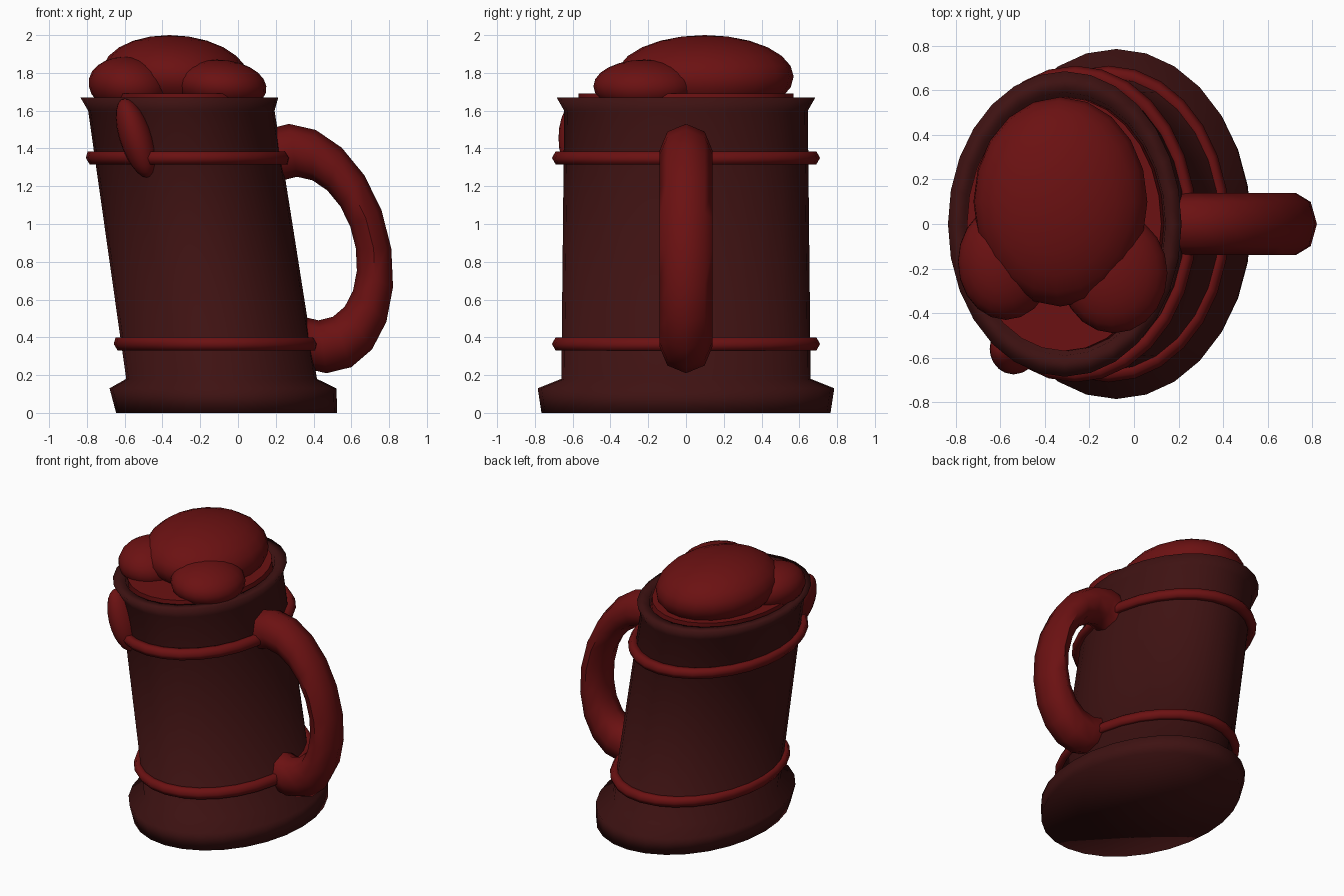
import bpy, bmesh
from math import sin, cos, pi, radians
from mathutils import Matrix, Vector

cube = bpy.data.objects.get("Cube")
if cube:
    bpy.data.objects.remove(cube, do_unlink=True)

SQUASH = 0.765          # mug is narrower in x than in y
LEAN, BASE_X = -0.15, -0.06
SIDES = 28


def material(name, rgb):
    m = bpy.data.materials.new(name)
    m.use_nodes = True
    m.diffuse_color = (*rgb, 1)
    m.node_tree.nodes["Principled BSDF"].inputs["Base Color"].default_value = (*rgb, 1)
    return m


dark = material("dark maroon", (0.048, 0.006, 0.006))
red = material("deep red", (0.147, 0.0056, 0.006))


def leaned(x, y, z):
    """Tilt an upright point along the leaning axis of the mug."""
    return Vector((x + BASE_X + LEAN * z, y, z))


def finish(name, bm, mat, angle=180):
    bmesh.ops.recalc_face_normals(bm, faces=bm.faces)
    mesh = bpy.data.meshes.new(name)
    bm.to_mesh(mesh)
    bm.free()
    mesh.materials.append(mat)
    ob = bpy.data.objects.new(name, mesh)
    bpy.context.collection.objects.link(ob)
    bpy.ops.object.select_all(action='DESELECT')
    ob.select_set(True)
    bpy.context.view_layer.objects.active = ob
    bpy.ops.object.shade_smooth_by_angle(angle=radians(angle))
    return ob


def bridge(bm, a, b):
    for i in range(len(a)):
        j = (i + 1) % len(a)
        bm.faces.new((a[i], a[j], b[j], b[i]))


def lathe(name, profile, mat, closed=False, angle=180):
    """Turn (radius, height) points into a squashed, leaning ring shape."""
    bm = bmesh.new()
    rings = []
    for r, z in profile:
        turn = [2 * pi * i / SIDES for i in range(SIDES)]
        rings.append([bm.verts.new(leaned(r * SQUASH * cos(t), r * sin(t), z)) for t in turn])
    for a, b in zip(rings, rings[1:]):
        bridge(bm, a, b)
    if closed:
        bridge(bm, rings[-1], rings[0])
    else:
        bm.faces.new(rings[0])
        bm.faces.new(rings[-1])
    return finish(name, bm, mat, angle)


def blob(name, centre, radii, lean=LEAN):
    """Rounded lump, slanted to follow the lean."""
    bm = bmesh.new()
    bmesh.ops.create_uvsphere(bm, u_segments=20, v_segments=12, radius=1)
    for v in bm.verts:
        x, y, z = (c * r for c, r in zip(v.co, radii))
        v.co = Vector((x + lean * z, y, z)) + Vector(centre)
    return finish(name, bm, red)


# Mug wall with flared foot and rim
lathe("mug_body", [(0.765, 0), (0.785, 0.13), (0.66, 0.18), (0.645, 1.6),
                   (0.685, 1.67), (0.59, 1.67), (0.57, 1.6)], dark)

# Hoops around the wall
for name, z in (("lower_band", 0.365), ("upper_band", 1.35)):
    hexagon = [(0.67 + 0.04 * cos(k * pi / 3), z + 0.04 * sin(k * pi / 3)) for k in range(6)]
    lathe(name, hexagon, red, closed=True)

# Froth layer and lumps on top
lathe("foam_layer", [(0.57, 1.61), (0.57, 1.69)], red, angle=40)
blob("foam_large", (-0.33, 0.1, 1.78), (0.39, 0.47, 0.22))
blob("foam_right", (-0.575, -0.17, 1.73), (0.215, 0.26, 0.155))
blob("foam_left", (-0.09, -0.22, 1.73), (0.24, 0.27, 0.14))
blob("foam_drip", (-0.54, -0.56, 1.455), (0.09, 0.115, 0.21), lean=-0.28)

# Handle: an oval arc whose ends sink into the wall
bm = bmesh.new()
rings = []
for k in range(-7, 8):
    t = k * pi / 10
    ring = []
    for s in range(8):
        a = s * pi / 4
        reach = 0.52 + 0.14 * cos(a)
        x = 0.56 + 0.67 * reach * cos(t)
        ring.append(bm.verts.new(leaned(x, 0.14 * sin(a), 0.87 + reach * sin(t))))
    rings.append(ring)
for a, b in zip(rings, rings[1:]):
    bridge(bm, a, b)
bm.faces.new(rings[0])
bm.faces.new(rings[-1])
finish("handle", bm, red, angle=60)
